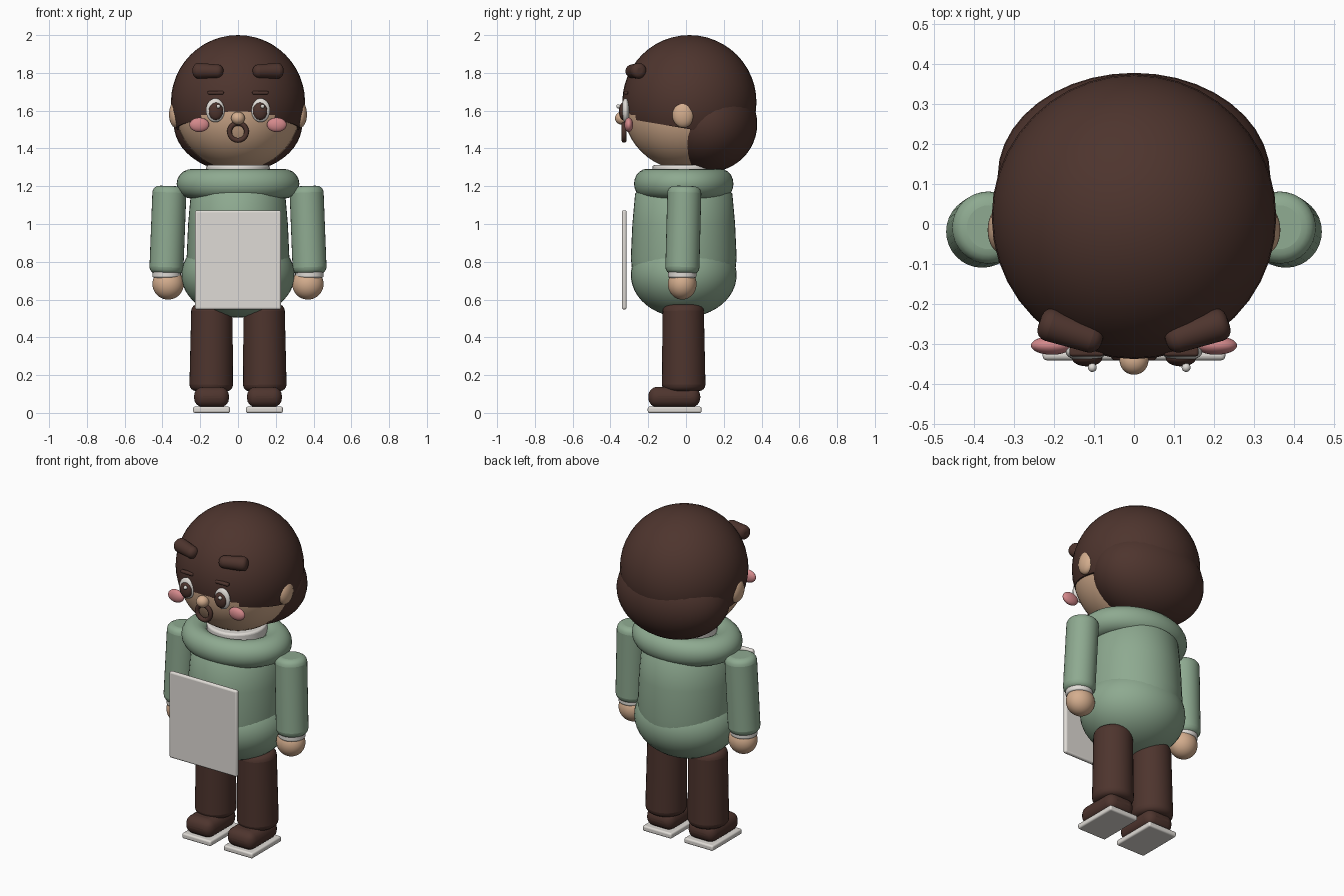
import bpy
import bmesh
import math
from mathutils import Vector, Matrix

cube = bpy.data.objects.get("Cube")
if cube:
    bpy.data.objects.remove(cube, do_unlink=True)


def material(name, rgb):
    m = bpy.data.materials.new(name)
    m.use_nodes = True
    m.diffuse_color = (*rgb, 1)
    bsdf = m.node_tree.nodes["Principled BSDF"]
    bsdf.inputs["Base Color"].default_value = (*rgb, 1)
    bsdf.inputs["Roughness"].default_value = 0.7
    return m


BROWN = material("dark brown", (0.076, 0.035, 0.027))
GREEN = material("sage green", (0.27, 0.40, 0.28))
SKIN = material("tan skin", (0.66, 0.42, 0.27))
WHITE = material("warm white", (0.74, 0.71, 0.67))
PINK = material("blush pink", (0.66, 0.25, 0.26))


def finish(name, bm, mat, bevel=0, angle=40):
    bmesh.ops.recalc_face_normals(bm, faces=bm.faces)
    mesh = bpy.data.meshes.new(name)
    bm.to_mesh(mesh)
    bm.free()
    mesh.materials.append(mat)
    obj = bpy.data.objects.new(name, mesh)
    bpy.context.collection.objects.link(obj)
    if bevel:
        mod = obj.modifiers.new("bevel", "BEVEL")
        mod.width = bevel
        mod.segments = 4
        mod.limit_method = "ANGLE"
    bpy.ops.object.select_all(action="DESELECT")
    bpy.context.view_layer.objects.active = obj
    obj.select_set(True)
    bpy.ops.object.shade_smooth_by_angle(angle=math.radians(angle))
    return obj


def ball(name, center, radii, mat, cut=None):
    bm = bmesh.new()
    bmesh.ops.create_uvsphere(bm, u_segments=40, v_segments=24, radius=1)
    bmesh.ops.scale(bm, vec=radii, verts=bm.verts)
    bmesh.ops.translate(bm, vec=center, verts=bm.verts)
    if cut:
        geom = bm.verts[:] + bm.edges[:] + bm.faces[:]
        bmesh.ops.bisect_plane(bm, geom=geom, plane_co=cut[0], plane_no=cut[1], clear_inner=True)
        bmesh.ops.holes_fill(bm, edges=[e for e in bm.edges if e.is_boundary], sides=0)
    return finish(name, bm, mat)


def box(name, center, size, mat, bevel):
    bm = bmesh.new()
    bmesh.ops.create_cube(bm, size=1)
    bmesh.ops.scale(bm, vec=size, verts=bm.verts)
    bmesh.ops.translate(bm, vec=center, verts=bm.verts)
    return finish(name, bm, mat, bevel)


def tube(name, start, end, r1, r2, mat, bevel):
    a, b = Vector(start), Vector(end)
    turn = (b - a).to_track_quat("Z", "Y").to_matrix().to_4x4()
    bm = bmesh.new()
    bmesh.ops.create_cone(bm, cap_ends=True, segments=32, radius1=r1, radius2=r2,
                          depth=(b - a).length, matrix=Matrix.Translation((a + b) / 2) @ turn)
    return finish(name, bm, mat, bevel)


def lathe(name, profile, center, scale, mat, closed=False):
    # Spin a radius-and-height profile round the vertical axis
    bm = bmesh.new()
    verts = [bm.verts.new((r, 0, z)) for r, z in profile]
    edges = [bm.edges.new(p) for p in zip(verts, verts[1:])]
    if closed:
        edges.append(bm.edges.new((verts[-1], verts[0])))
    bmesh.ops.spin(bm, geom=verts + edges, cent=(0, 0, 0), axis=(0, 0, 1),
                   angle=math.tau, steps=48)
    bmesh.ops.remove_doubles(bm, verts=bm.verts, dist=0.0001)
    bmesh.ops.scale(bm, vec=scale, verts=bm.verts)
    bmesh.ops.translate(bm, vec=center, verts=bm.verts)
    return finish(name, bm, mat)


def ring(name, major, minor, center, scale, mat):
    steps = [math.tau * i / 20 for i in range(20)]
    profile = [(major + minor * math.cos(a), minor * math.sin(a)) for a in steps]
    return lathe(name, profile, center, scale, mat, closed=True)


# Head and hair
ball("head", (0, 0, 1.62), (0.335, 0.335, 0.335), SKIN)
ball("hair_cap", (0, 0.018, 1.645), (0.355, 0.355, 0.355), BROWN,
     cut=((0, 0, 1.505), (0, 0.17, 1)))
ball("hair_back", (0, 0.12, 1.53), (0.34, 0.257, 0.255), BROWN)

# Torso, collar and neck
lathe("torso", [(0, 0.66), (0.2, 0.66), (0.262, 0.72), (0.272, 0.82), (0.264, 1.0),
                (0.25, 1.16), (0.2, 1.22), (0, 1.22)], (0, -0.012, 0), (1, 1.03, 1), GREEN)
ball("belly", (0, -0.012, 0.73), (0.3, 0.28, 0.225), GREEN)
ring("collar", 0.24, 0.085, (0, -0.012, 1.213), (1, 0.81, 0.93), GREEN)
tube("neck", (0, -0.01, 1.15), (0, -0.01, 1.312), 0.17, 0.168, WHITE, 0.012)

# Nose and open mouth
ball("nose", (0, -0.34, 1.56), (0.036, 0.036, 0.034), SKIN)
mouth = ring("mouth", 0.045, 0.013, (0, 0, 0), (1, 1, 1), BROWN)
mouth.rotation_euler.x = math.pi / 2
mouth.location = (0, -0.328, 1.488)

# Held board
box("board", (0, -0.327, 0.81), (0.456, 0.026, 0.525), WHITE, 0.011)

for side, s in (("right", -1), ("left", 1)):
    # Face details
    ball(f"{side}_ear", (s * 0.33, -0.015, 1.58), (0.035, 0.058, 0.07), SKIN)
    ball(f"{side}_cheek", (s * 0.205, -0.303, 1.525), (0.052, 0.023, 0.038), PINK)
    ball(f"{side}_eye_white", (s * 0.12, -0.32, 1.602), (0.05, 0.022, 0.063), WHITE)
    ball(f"{side}_iris", (s * 0.117, -0.334, 1.597), (0.038, 0.021, 0.046), BROWN)
    ball(f"{side}_eye_glint", (s * 0.117 + 0.013, -0.358, 1.623), (0.011, 0.011, 0.011), WHITE)
    box(f"{side}_eyebrow", (s * 0.118, -0.318, 1.695), (0.086, 0.024, 0.018), BROWN, 0.007)
    tube(f"{side}_hair_lock", (s * 0.235, -0.243, 1.812), (s * 0.08, -0.295, 1.808),
         0.043, 0.034, BROWN, 0.028)

    # Arm
    tube(f"{side}_sleeve", (s * 0.38, -0.02, 0.735), (s * 0.362, -0.008, 1.2),
         0.09, 0.09, GREEN, 0.035)
    tube(f"{side}_cuff", (s * 0.378, -0.02, 0.715), (s * 0.378, -0.02, 0.76),
         0.075, 0.075, WHITE, 0.01)
    ball(f"{side}_hand", (s * 0.37, -0.02, 0.682), (0.083, 0.076, 0.082), SKIN)

    # Leg and shoe
    tube(f"{side}_trouser_leg", (s * 0.142, -0.012, 0.115), (s * 0.138, -0.015, 0.575),
         0.116, 0.109, BROWN, 0.035)
    box(f"{side}_shoe", (s * 0.14, -0.062, 0.084), (0.185, 0.275, 0.108), BROWN, 0.048)
    box(f"{side}_sole", (s * 0.14, -0.06, 0.0165), (0.195, 0.285, 0.033), WHITE, 0.01)
